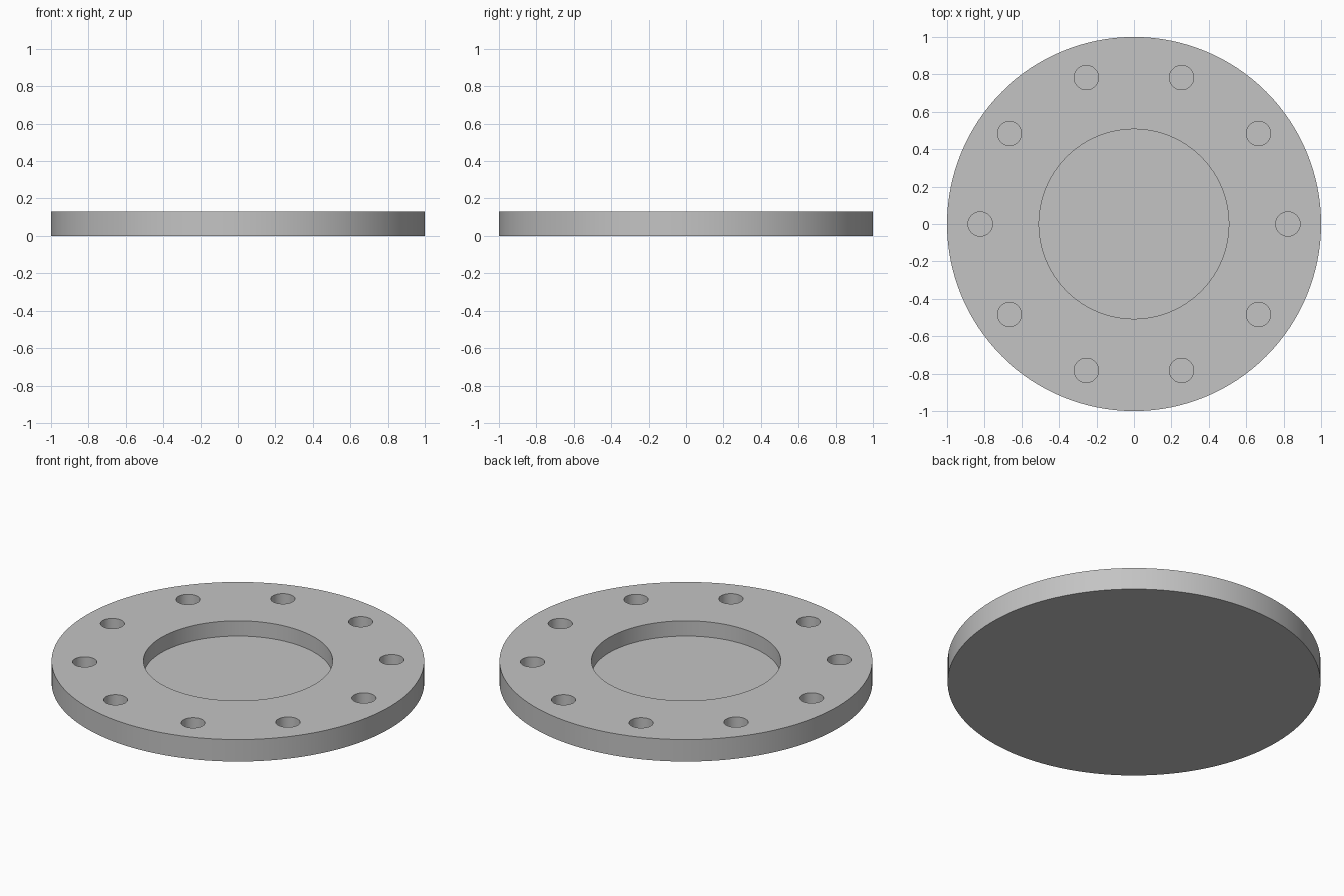
import bpy
import math

THICK = 0.13
FLOOR = 0.04
HOLES = 10

cube = bpy.data.objects.get("Cube")
if cube:
    bpy.data.objects.remove(cube, do_unlink=True)

grey = bpy.data.materials.new("Plain grey")
grey.use_nodes = True
colour = (0.55, 0.55, 0.55, 1)
grey.diffuse_color = colour
grey.node_tree.nodes["Principled BSDF"].inputs["Base Color"].default_value = colour


def cylinder(name, radius, bottom, top, x=0, y=0, sides=128):
    bpy.ops.mesh.primitive_cylinder_add(
        vertices=sides, radius=radius, depth=top - bottom,
        location=(x, y, (bottom + top) / 2))
    obj = bpy.context.object
    obj.name = name
    obj.data.materials.append(grey)
    return obj


# Solid disc
flange = cylinder("flange_plate", 1, 0, THICK)

# Central recess and ring of blind bolt holes
cutters = [cylinder("recess_cutter", 0.507, FLOOR, THICK + 0.1)]
for i in range(HOLES):
    a = math.tau * i / HOLES
    cutters.append(cylinder("bolt_hole_cutter", 0.065, FLOOR, THICK + 0.1,
                            0.823 * math.cos(a), 0.823 * math.sin(a), 48))

bpy.ops.object.select_all(action="DESELECT")
flange.select_set(True)
bpy.context.view_layer.objects.active = flange
for cutter in cutters:
    cutter.hide_render = True
    mod = flange.modifiers.new("Cut", "BOOLEAN")
    mod.operation = "DIFFERENCE"
    mod.solver = "EXACT"
    mod.object = cutter
    bpy.ops.object.modifier_apply(modifier=mod.name)
for cutter in cutters:
    bpy.data.objects.remove(cutter, do_unlink=True)

# Smooth walls with crisp rims
bpy.ops.object.shade_smooth_by_angle(angle=math.radians(30))
